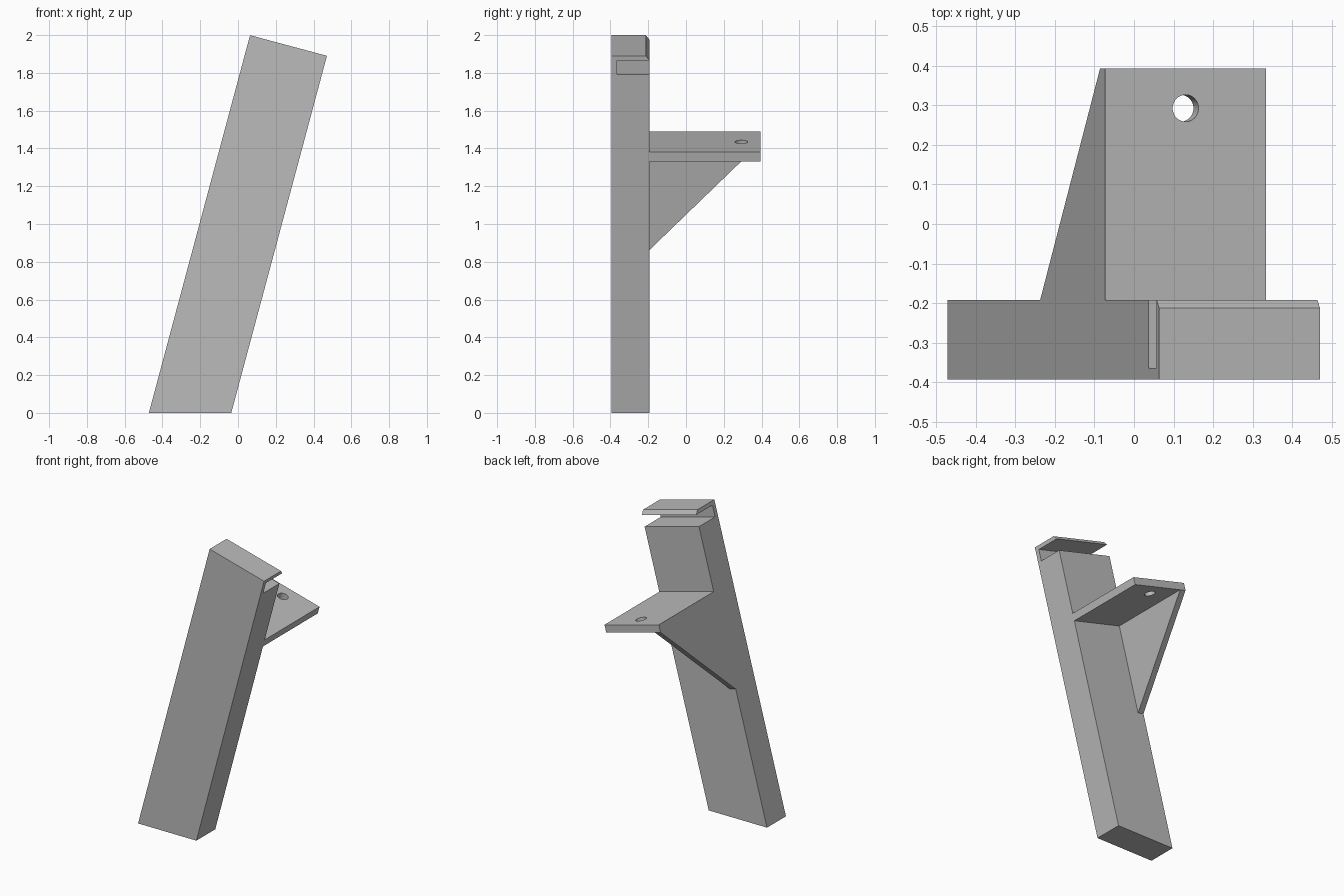
import bpy, bmesh, math
from mathutils import Matrix, Vector

default = bpy.data.objects.get("Cube")
if default:
    bpy.data.objects.remove(default)

LEAN = math.radians(15)
WIDTH = 0.4215
# Places the post's own frame (x across, y depth, z along the post) in the world
FRAME = Matrix.Translation((-0.472, 0, 0)) @ Matrix.Rotation(LEAN, 4, 'Y')

grey = bpy.data.materials.new("plain grey")
grey.use_nodes = True
colour = (0.5, 0.5, 0.5, 1)
grey.diffuse_color = colour
grey.node_tree.nodes["Principled BSDF"].inputs["Base Color"].default_value = colour


def extrude_profile(name, points, width):
    """Extrude a (depth, length) profile across the post and lean it."""
    bm = bmesh.new()
    face = bm.faces.new([bm.verts.new((0, y, z)) for y, z in points])
    new = bmesh.ops.extrude_face_region(bm, geom=[face])["geom"]
    verts = [v for v in new if isinstance(v, bmesh.types.BMVert)]
    bmesh.ops.translate(bm, vec=(width, 0, 0), verts=verts)
    bm.transform(FRAME)
    # Cut the foot level with the ground
    bmesh.ops.bisect_plane(bm, geom=bm.verts[:] + bm.edges[:] + bm.faces[:],
                           plane_co=(0, 0, 0), plane_no=(0, 0, 1), clear_inner=True)
    bmesh.ops.holes_fill(bm, edges=[e for e in bm.edges if e.is_boundary])
    bmesh.ops.recalc_face_normals(bm, faces=bm.faces[:])
    mesh = bpy.data.meshes.new(name)
    bm.to_mesh(mesh)
    bm.free()
    mesh.materials.append(grey)
    obj = bpy.data.objects.new(name, mesh)
    bpy.context.collection.objects.link(obj)
    return obj


FRONT, BACK, TIP = -0.394, -0.192, 0.394
TOP, LIP, SLOT = 2.07, 2.044, 1.967
SHELF_TOP, SHELF_BOTTOM = 1.542, 1.492

# Post with slotted, bevelled top lip and the shelf, in one side profile
post = extrude_profile("post_and_shelf", [
    (FRONT, -0.2), (BACK, -0.2),
    (BACK, SHELF_BOTTOM), (TIP, SHELF_BOTTOM), (TIP, SHELF_TOP), (BACK, SHELF_TOP),
    (BACK, SLOT), (-0.364, SLOT), (-0.364, LIP), (BACK, LIP),
    (-0.213, TOP), (FRONT, TOP)], WIDTH)

# Thin triangular brace under the shelf, flush with one side
extrude_profile("gusset", [
    (BACK, SHELF_BOTTOM - (TIP - BACK)), (TIP, SHELF_BOTTOM), (BACK, SHELF_BOTTOM)], 0.045)

# Round hole through the shelf
bpy.ops.mesh.primitive_cylinder_add(vertices=48, radius=0.034, depth=0.2)
cutter = bpy.context.object
cutter.name = "hole_cutter"
cutter.hide_render = True
cutter.data.transform(FRAME @ Matrix.Translation(Vector((WIDTH / 2, 0.293, SHELF_TOP))))
cutter.data.materials.append(grey)
cut = post.modifiers.new("hole", 'BOOLEAN')
cut.operation = 'DIFFERENCE'
cut.solver = 'EXACT'
cut.object = cutter
bpy.ops.object.select_all(action='DESELECT')
post.select_set(True)
bpy.context.view_layer.objects.active = post
bpy.ops.object.modifier_apply(modifier=cut.name)
bpy.data.objects.remove(cutter)
bpy.ops.object.shade_smooth_by_angle(angle=math.radians(30))
